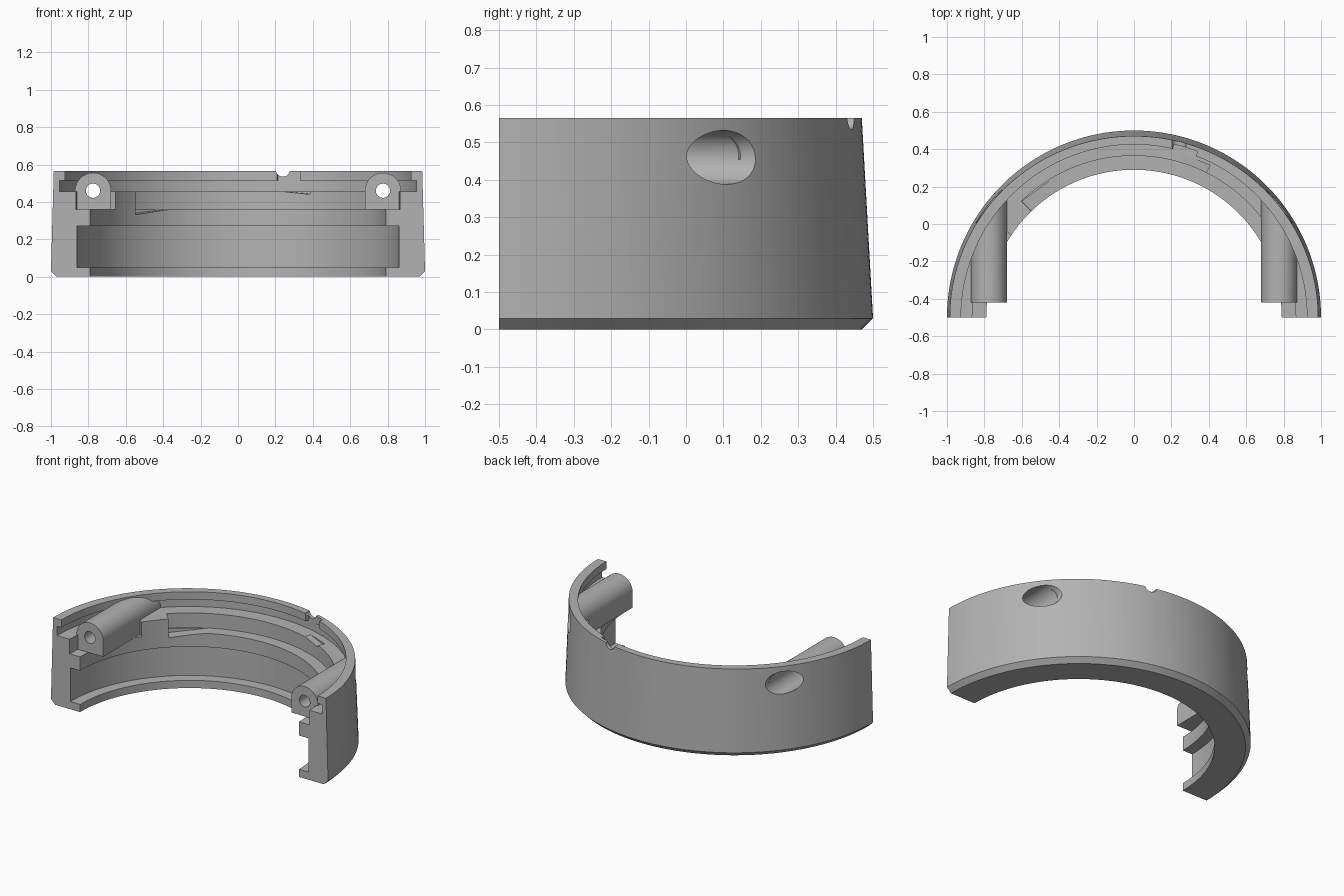
import bpy, bmesh
from math import pi, sin, cos, sqrt, atan2, radians
from mathutils import Matrix, Vector

default = bpy.data.objects.get("Cube")
if default:
    bpy.data.objects.remove(default)

grey = bpy.data.materials.new("plain grey")
grey.use_nodes = True
grey.diffuse_color = (0.45, 0.45, 0.45, 1)
grey.node_tree.nodes["Principled BSDF"].inputs["Base Color"].default_value = (0.45, 0.45, 0.45, 1)

CY = -0.5          # ring axis lies on the front plane
BOSS_X, BOSS_Z, BOSS_R = 0.775, 0.46, 0.096


def finish(name, bm):
    bmesh.ops.recalc_face_normals(bm, faces=bm.faces)
    mesh = bpy.data.meshes.new(name)
    bm.to_mesh(mesh)
    bm.free()
    mesh.materials.append(grey)
    ob = bpy.data.objects.new(name, mesh)
    bpy.context.collection.objects.link(ob)
    return ob


def sections(name, loops):
    """Solid skinned through equal-length closed loops, capped at both ends."""
    bm = bmesh.new()
    rows = [[bm.verts.new(p) for p in loop] for loop in loops]
    for a, b in zip(rows, rows[1:]):
        for i in range(len(a)):
            j = (i + 1) % len(a)
            bm.faces.new((a[i], a[j], b[j], b[i]))
    bm.faces.new(rows[0])
    bm.faces.new(rows[-1])
    return finish(name, bm)


def sweep(name, profile, start, end, steps):
    """Turn a profile of (x radius, y radius, z) about the ring axis."""
    angles = [start + (end - start) * i / steps for i in range(steps + 1)]
    return sections(name, [[(rx * cos(a), CY + ry * sin(a), z) for rx, ry, z in profile]
                           for a in angles])


def rod(name, x, z, r, y0, y1, sides=40):
    return sections(name, [[(x + r * cos(2 * pi * i / sides), y, z + r * sin(2 * pi * i / sides))
                            for i in range(sides)] for y in (y0, y1)])


def boolean(target, tool, operation):
    mod = target.modifiers.new("bool", "BOOLEAN")
    mod.operation, mod.object, mod.solver = operation, tool, "EXACT"
    graph = bpy.context.evaluated_depsgraph_get()
    mesh = bpy.data.meshes.new_from_object(target.evaluated_get(graph))
    target.modifiers.clear()
    target.data = mesh
    bpy.data.objects.remove(tool)


# Half ring with chamfered foot, wide inner channel and stepped upper rim
outer = [(0.97, 0.97, 0), (1, 1, 0.03), (0.985, 0.97, 0.565)]
inner = [(0.925, 0.515), (0.955, 0.515), (0.955, 0.455), (0.865, 0.455), (0.865, 0.36),
         (0.79, 0.36), (0.79, 0.27), (0.86, 0.27), (0.86, 0.05), (0.79, 0.05), (0.79, 0)]
profile = outer + [(0.925, 0.925, 0.565)] + [(r, r, z) for r, z in inner]
ring = sweep("half_ring", profile, 0, pi, 96)


# Stop block filling the lower ledge on the right side
def band(r0, r1, z0, z1):
    return [(r0, r0, z0), (r1, r1, z0), (r1, r1, z1), (r0, r0, z1)]


boolean(ring, sweep("stop_block", band(0.79, 0.89, 0.32, 0.455),
                    radians(134), radians(146), 12), "UNION")


# Screw bosses: round on top, square below, ending inside the wall
def boss_loop(side, back):
    pts = [(BOSS_R * cos(pi * i / 24), BOSS_R * sin(pi * i / 24)) for i in range(25)]
    pts += [(-BOSS_R, 0.36 - BOSS_Z), (BOSS_R, 0.36 - BOSS_Z)]
    loop = []
    for dx, dz in pts:
        x = BOSS_X + dx
        y = CY + sqrt(0.957 ** 2 - x * x) if back else -0.42
        loop.append((side * x, y, BOSS_Z + dz))
    return loop


for side in (1, -1):
    boolean(ring, sections("boss", [boss_loop(side, False), boss_loop(side, True)]), "UNION")

# Screw holes with wide head bores open to the outside
for side in (1, -1):
    boolean(ring, rod("screw_hole", side * BOSS_X, BOSS_Z, 0.038, -0.6, 0), "DIFFERENCE")
    boolean(ring, rod("head_bore", side * BOSS_X, BOSS_Z, 0.072, -0.2, 0.5), "DIFFERENCE")

# Cable notch through the rim, with a relief behind the lip
boolean(ring, rod("rim_notch", 0.24, 0.573, 0.038, 0.3, 0.6), "DIFFERENCE")
boolean(ring, sweep("lip_relief", band(0.9, 0.95, 0.5, 0.6),
                    radians(69), radians(77), 6), "DIFFERENCE")


# Shallow ramps sunk into the ledges, deepest at one end
def ramp(r0, r1, top, depth, deep, shallow):
    loops = []
    for a, d in ((radians(deep), depth), (radians(shallow), 0.001)):
        loops.append([(r * cos(a), CY + r * sin(a), z)
                      for r, z in ((r0, top - d), (r1, top - d), (r1, top + 0.02), (r0, top + 0.02))])
    return sections("ramp", loops)


boolean(ring, ramp(0.77, 0.863, 0.36, 0.028, 133.9, 118), "DIFFERENCE")
boolean(ring, ramp(0.85, 0.91, 0.455, 0.014, 63.5, 73), "DIFFERENCE")

# Smooth the curved walls while keeping edges crisp
bpy.context.view_layer.objects.active = ring
ring.select_set(True)
bpy.ops.object.shade_smooth_by_angle(angle=radians(25))
